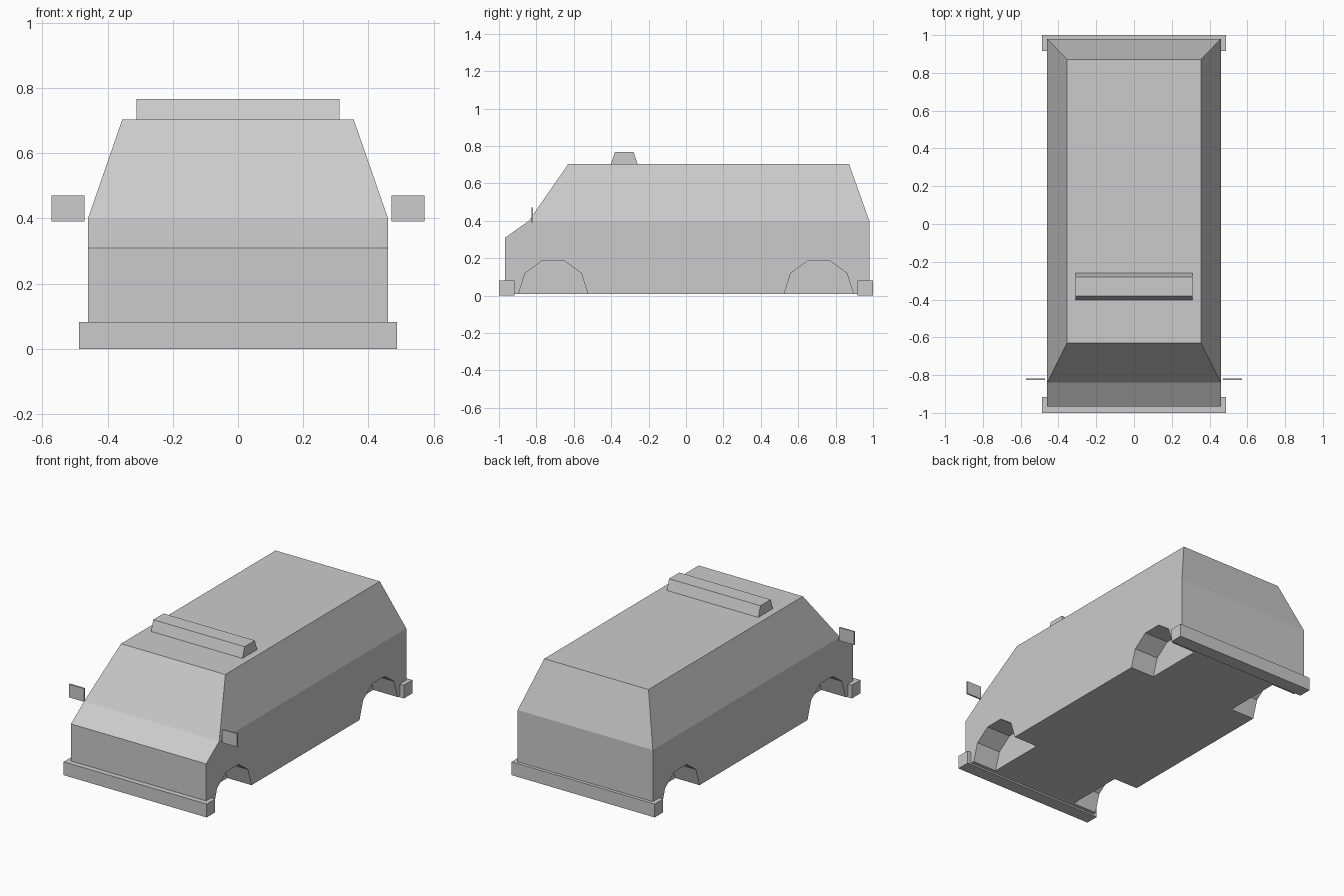
import bpy
import bmesh

cube = bpy.data.objects.get("Cube")
if cube:
    bpy.data.objects.remove(cube, do_unlink=True)

# One grey for the whole van
grey = bpy.data.materials.new("plain_grey")
grey.use_nodes = True
grey.diffuse_color = (0.6, 0.6, 0.6, 1)
grey.node_tree.nodes["Principled BSDF"].inputs["Base Color"].default_value = grey.diffuse_color


def finish(name, bm):
    bmesh.ops.recalc_face_normals(bm, faces=bm.faces)
    mesh = bpy.data.meshes.new(name)
    bm.to_mesh(mesh)
    bm.free()
    mesh.materials.append(grey)
    obj = bpy.data.objects.new(name, mesh)
    bpy.context.collection.objects.link(obj)
    return obj


def add_prism(bm, profile, x0, x1):
    """Extrude a (y, z) side profile along x."""
    rings = [[bm.verts.new((x, y, z)) for y, z in profile] for x in (x0, x1)]
    n = len(profile)
    for ring in rings:
        bm.faces.new(ring)
    for i in range(n):
        j = (i + 1) % n
        bm.faces.new((rings[0][i], rings[0][j], rings[1][j], rings[1][i]))


def prism(name, profile, x0, x1):
    bm = bmesh.new()
    add_prism(bm, profile, x0, x1)
    return finish(name, bm)


def box(name, x0, x1, y0, y1, z0, z1):
    return prism(name, [(y0, z0), (y1, z0), (y1, z1), (y0, z1)], x0, x1)


# Body: straight lower sides, cabin tapering from belt line to roof
HALF, ROOF_HALF, BELT, ROOF, FLOOR = 0.46, 0.355, 0.4, 0.703, 0.01
lower = [(-0.967, FLOOR), (-0.967, 0.31), (-0.84, BELT), (0.98, BELT), (0.98, FLOOR)]
bm = bmesh.new()
left, right = [[bm.verts.new((s * HALF, y, z)) for y, z in lower] for s in (1, -1)]
roof_l, roof_r = [[bm.verts.new((s * ROOF_HALF, y, ROOF)) for y in (-0.63, 0.872)]
                  for s in (1, -1)]
for side, roof in ((left, roof_l), (right, roof_r)):
    bm.faces.new(side)
    bm.faces.new((side[2], side[3], roof[1], roof[0]))
for a, b in ((0, 1), (1, 2), (3, 4), (4, 0)):
    bm.faces.new((left[a], left[b], right[b], right[a]))
bm.faces.new((left[2], roof_l[0], roof_r[0], right[2]))
bm.faces.new((left[3], roof_l[1], roof_r[1], right[3]))
bm.faces.new((roof_l[0], roof_l[1], roof_r[1], roof_r[0]))
body = finish("body", bm)

# Wheel arches: angular pockets cut into both sides
half_arch = [(0.185, -0.1), (0.185, FLOOR), (0.15, 0.12), (0.059, 0.186)]
arch = half_arch + [(-y, z) for y, z in reversed(half_arch)]
bm = bmesh.new()
for axle in (-0.71, 0.71):
    for s in (1, -1):
        add_prism(bm, [(axle + y, z) for y, z in arch], s * 0.295, s * 0.6)
cutter = finish("wheel_arch_cutter", bm)
cutter.hide_render = True

cut = body.modifiers.new("wheel_arches", "BOOLEAN")
cut.operation = "DIFFERENCE"
cut.solver = "EXACT"
cut.object = cutter
bpy.context.view_layer.update()
baked = bpy.data.meshes.new_from_object(
    body.evaluated_get(bpy.context.evaluated_depsgraph_get()))
body.modifiers.clear()
body.data = baked
bpy.data.objects.remove(cutter, do_unlink=True)

# Bumpers
box("front_bumper", -0.487, 0.487, -1.0, -0.917, 0, 0.082)
box("rear_bumper", -0.487, 0.487, 0.917, 1.0, 0, 0.082)

# Roof bar with sloped front and back
prism("roof_bar", [(-0.403, ROOF - 0.005), (-0.38, 0.767), (-0.28, 0.767), (-0.257, ROOF - 0.005)],
      -0.311, 0.311)

# Side mirrors
for name, s in (("left_mirror", 1), ("right_mirror", -1)):
    box(name, s * 0.47, s * 0.572, -0.827, -0.817, 0.39, 0.471)
